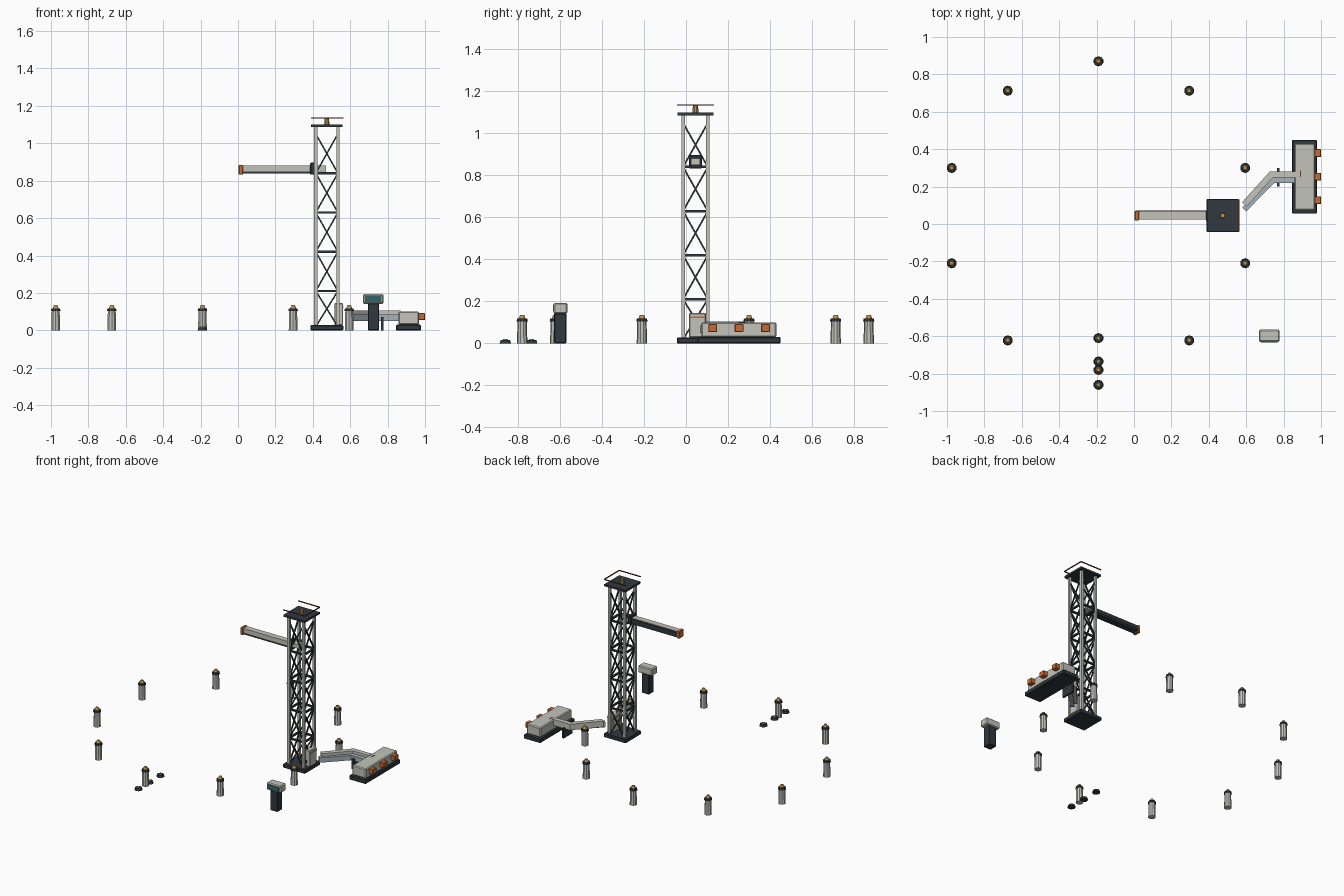
import bpy, bmesh, math
from mathutils import Vector, Matrix

if "Cube" in bpy.data.objects:
    bpy.data.objects.remove(bpy.data.objects["Cube"])


def mat(name, r, g, b):
    m = bpy.data.materials.new(name)
    m.diffuse_color = (r, g, b, 1)
    m.use_nodes = True
    m.node_tree.nodes["Principled BSDF"].inputs["Base Color"].default_value = m.diffuse_color
    return m


LIGHT = mat("pale_grey", .55, .55, .50)
DARK = mat("dark_slate", .03, .04, .05)
ORANGE = mat("orange", .58, .15, .035)
AMBER = mat("amber", .50, .30, .08)
TEAL = mat("teal_screen", .03, .13, .15)
RUST = mat("rust_brown", .16, .05, .02)
BLUE = mat("pale_blue", .38, .45, .50)


def finish(bm, name, m):
    me = bpy.data.meshes.new(name)
    bm.to_mesh(me)
    bm.free()
    me.materials.append(m)
    ob = bpy.data.objects.new(name, me)
    bpy.context.collection.objects.link(ob)
    return ob


def box(name, x, y, z, m, bevel=0):
    """Box from (min, max) ranges."""
    bm = bmesh.new()
    c = [(a + b) / 2 for a, b in (x, y, z)]
    s = [b - a for a, b in (x, y, z)]
    bmesh.ops.create_cube(bm, size=1, matrix=Matrix.Translation(c) @ Matrix.Diagonal((*s, 1)))
    ob = finish(bm, name, m)
    if bevel:
        mod = ob.modifiers.new("bevel", 'BEVEL')
        mod.width, mod.segments = bevel, 1
    return ob


def bar(bm, a, b, w):
    """Square strut between two points."""
    a, b = Vector(a), Vector(b)
    d = b - a
    mtx = Matrix.Translation((a + b) / 2) @ d.to_track_quat('Z', 'Y').to_matrix().to_4x4()
    bmesh.ops.create_cube(bm, size=1, matrix=mtx @ Matrix.Diagonal((w, w, d.length, 1)))


def cone(name, x, y, z0, z1, r0, r1, m, n=10):
    bm = bmesh.new()
    bmesh.ops.create_cone(bm, cap_ends=True, segments=n, radius1=r0, radius2=r1, depth=z1 - z0,
                          matrix=Matrix.Translation((x, y, (z0 + z1) / 2)))
    return finish(bm, name, m)


def duct(name, path, w, z0, z1, m):
    """Rectangular duct swept along a plan path with mitred corners."""
    pts = [Vector(p) for p in path]
    bm = bmesh.new()
    rings = []
    for i, p in enumerate(pts):
        ds = [(pts[j + 1] - pts[j]).normalized() for j in (i - 1, i) if 0 <= j < len(pts) - 1]
        ns = [Vector((-d.y, d.x)) for d in ds]
        n = sum(ns, Vector((0, 0))).normalized()
        n *= w / 2 / n.dot(ns[0])
        rings.append([bm.verts.new((*(p + n * s), z)) for s, z in ((1, z0), (-1, z0), (-1, z1), (1, z1))])
    for r, q in zip(rings, rings[1:]):
        for k in range(4):
            bm.faces.new((r[k], r[(k + 1) % 4], q[(k + 1) % 4], q[k]))
    bm.faces.new(rings[0])
    bm.faces.new(rings[-1][::-1])
    bmesh.ops.recalc_face_normals(bm, faces=bm.faces)
    return finish(bm, name, m)


# Ring of ten bollards
for i in range(10):
    a = math.radians(18 + 36 * i)
    x, y = -.19 + .825 * math.cos(a), .045 + .825 * math.sin(a)
    cone(f"bollard_body_{i}", x, y, 0, .108, .025, .022, LIGHT)
    cone(f"bollard_collar_{i}", x, y, .104, .118, .027, .024, DARK)
    cone(f"bollard_lamp_{i}", x, y, .118, .135, .016, .010, AMBER)

# Three low floor markers
for i, y in enumerate((-.61, -.735, -.86)):
    cone(f"floor_marker_{i}", -.19, y, 0, .016, .027, .022, DARK)
    cone(f"floor_marker_lamp_{i}", -.19, y, .016, .021, .012, .010, AMBER)

# Lattice tower: plates, posts, rings and crossed braces
cx, cy, h = .475, .045, .059
box("tower_base", (cx - .088, cx + .088), (cy - .088, cy + .088), (0, .028), DARK, .004)
box("tower_top_plate", (cx - .085, cx + .085), (cy - .085, cy + .085), (1.086, 1.1), DARK)
corners = [(cx + sx * h, cy + sy * h) for sx, sy in ((-1, -1), (1, -1), (1, 1), (-1, 1))]
posts, braces = bmesh.new(), bmesh.new()
for k in range(4):
    a, b = corners[k], corners[(k + 1) % 4]
    bar(posts, (*a, .02), (*a, 1.09), .017)
    for n in range(5):
        z0, z1 = max(.21 * n, .02), .21 * (n + 1)
        bar(braces, (*a, z0), (*b, z1), .008)
        bar(braces, (*b, z0), (*a, z1), .008)
        if n < 4:
            bar(braces, (*a, z1), (*b, z1), .012)
finish(posts, "tower_posts", LIGHT)
finish(braces, "tower_braces", DARK)

# Tower beacon and three-sided rail
cone("tower_beacon", cx, cy, 1.1, 1.132, .015, .012, AMBER)
rail = bmesh.new()
e, z = .085, 1.135
for a, b in (((-e, -e), (e, -e)), ((e, -e), (e, e)), ((e, e), (-e, e))):
    bar(rail, (cx + a[0], cy + a[1], z), (cx + b[0], cy + b[1], z), .006)
finish(rail, "tower_rail", RUST)

# Boom arm
box("arm_beam", (.02, .47), (.024, .066), (.85, .88), LIGHT)
box("arm_underside", (.02, .40), (.024, .070), (.838, .85), DARK)
box("arm_side_cable", (.02, .40), (.066, .072), (.85, .876), DARK)
box("arm_bracket", (.385, .412), (.014, .076), (.832, .896), DARK, .004)
box("arm_tip", (.004, .026), (.019, .071), (.832, .884), ORANGE, .003)

# Junction box at tower foot
box("junction_box", (.515, .562), (.015, .095), (.028, .145), LIGHT, .004)
box("junction_stripe", (.513, .564), (.017, .093), (.121, .128), ORANGE)

# Angled duct with lower pipe run, and its stand
duct("duct_upper", [(.59, .105), (.735, .265), (.87, .265)], .034, .062, .105, LIGHT)
duct("duct_lower", [(.59, .078), (.742, .234), (.87, .234)], .03, .05, .085, BLUE)
box("duct_stand", (.764, .778), (.2, .3), (0, .07), DARK)

# Output cabinet with three orange ports
box("cabinet_base", (.845, .978), (.055, .45), (0, .03), DARK, .004)
box("cabinet_body", (.858, .968), (.073, .43), (.03, .1), LIGHT, .006)
box("cabinet_top_mark", (.888, .892), (.25, .285), (.1, .102), RUST)
for i, y in enumerate((.127, .253, .379)):
    box(f"cabinet_port_{i}", (.96, 1.0), (y - .021, y + .021), (.054, .092), ORANGE, .003)

# Control kiosk
box("kiosk_post", (.694, .754), (-.628, -.57), (0, .145), DARK, .004)
box("kiosk_head", (.667, .779), (-.63, -.565), (.142, .193), LIGHT, .006)
box("kiosk_screen", (.68, .766), (-.634, -.628), (.152, .183), TEAL)
